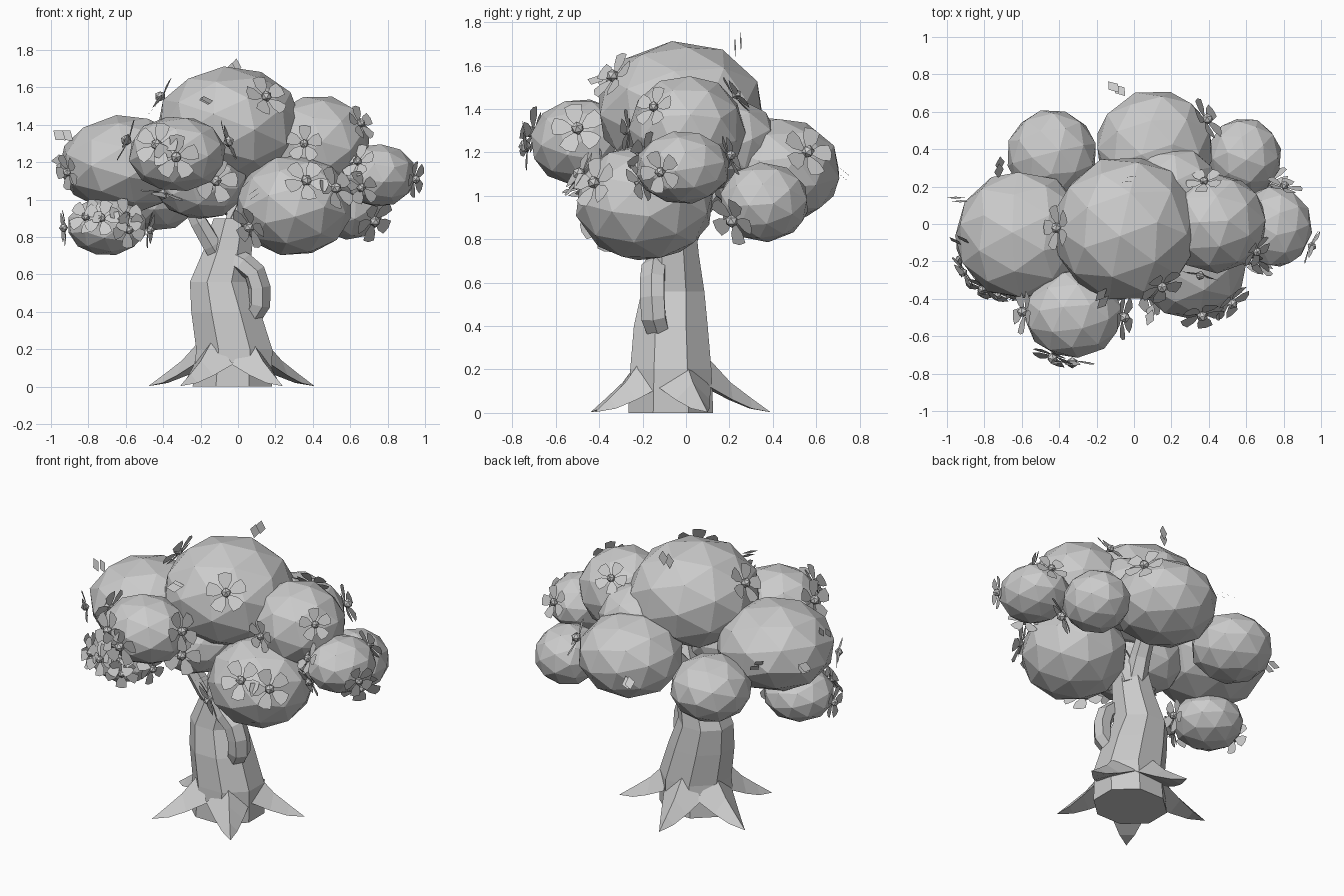
import bpy, bmesh, math, random
from mathutils import Vector, Euler, Matrix, Quaternion

random.seed(4)
if "Cube" in bpy.data.objects:
    bpy.data.objects.remove(bpy.data.objects["Cube"], do_unlink=True)

grey = bpy.data.materials.new("plain grey")
grey.use_nodes = True
shade = (0.6, 0.6, 0.6, 1)
grey.diffuse_color = shade
grey.node_tree.nodes["Principled BSDF"].inputs["Base Color"].default_value = shade


def finish(name, bm):
    """Turn a bmesh into a flat shaded object."""
    bmesh.ops.recalc_face_normals(bm, faces=bm.faces)
    mesh = bpy.data.meshes.new(name)
    bm.to_mesh(mesh)
    bm.free()
    mesh.materials.append(grey)
    obj = bpy.data.objects.new(name, mesh)
    bpy.context.collection.objects.link(obj)
    return obj


def tube(name, path, sides, level=False, squash=1.0):
    """Loft rings along (x, y, z, radius) points; level keeps rings flat."""
    bm = bmesh.new()
    pts = [Vector(p[:3]) for p in path]
    rings = []
    turn, axis = Quaternion(), Vector((0, 0, 1))
    for i, p in enumerate(pts):
        way = (pts[min(i + 1, len(pts) - 1)] - pts[max(i - 1, 0)]).normalized()
        if not level:
            turn = axis.rotation_difference(way) @ turn
            axis = way
        ring = []
        for k in range(sides):
            a = math.tau * (k + 0.5) / sides
            off = Vector((math.cos(a), math.sin(a) * squash, 0)) * path[i][3]
            ring.append(bm.verts.new(p + turn @ off))
        rings.append(ring)
    for low, high in zip(rings, rings[1:]):
        for k in range(sides):
            n = (k + 1) % sides
            bm.faces.new((low[k], low[n], high[n], high[k]))
    bm.faces.new(rings[0])
    bm.faces.new(rings[-1])
    return finish(name, bm)


# Trunk, loop and branches
tube("trunk", [(-.03, -.07, 0, .23), (-.02, -.07, .2, .22), (-.065, -.07, .4, .2),
               (-.1, -.06, .56, .17), (-.055, -.06, .73, .14), (-.02, -.06, .9, .12)],
     8, level=True, squash=.92)
tube("trunk_loop", [(-.04, -.12, .7, .05), (.03, -.15, .66, .055), (.09, -.155, .61, .055),
                    (.115, -.155, .53, .055), (.115, -.15, .44, .055),
                    (.08, -.13, .38, .05), (.0, -.11, .34, .05)], 6, squash=1.25)
tube("left_branch", [(-.08, -.1, .66, .05), (-.14, -.13, .76, .055),
                     (-.21, -.15, .88, .05), (-.27, -.14, 1.0, .04)], 6)
tube("right_branch", [(.0, -.04, .8, .09), (.05, -.06, .95, .07), (.1, -.1, 1.1, .05)], 6)
tube("back_branch", [(-.02, -.02, .8, .07), (0, .06, .95, .06), (.04, .2, 1.12, .05)], 6)

# Roots, each a ridge flaring from the trunk and thinning to a pointed tip
for i, (tx, ty) in enumerate([(-.48, .08), (-.31, -.44), (.24, -.42), (.41, .1), (-.08, .39)]):
    tip = Vector((tx, ty, 0.003))
    foot = Vector((-.03, -.07, 0))
    side = (tip - foot).cross(Vector((0, 0, 1))).normalized()
    bm = bmesh.new()
    rings = []
    for t, high, wide, lift in ((.36, .26, .13, .12), (.6, .14, .085, .06), (.8, .07, .045, .02)):
        p = foot.lerp(tip, t)
        p.z = lift
        rings.append([bm.verts.new(p + o) for o in
                      (side * wide, Vector((0, 0, high - lift)), side * -wide)])
    end = bm.verts.new(tip)
    for a, b in zip(rings, rings[1:]):
        for k in range(3):
            n = (k + 1) % 3
            bm.faces.new((a[k], a[n], b[n], b[k]))
    for k in range(3):
        bm.faces.new((rings[-1][k], rings[-1][(k + 1) % 3], end))
    bm.faces.new(rings[0])
    finish(f"root_{i + 1}", bm)

# Foliage clumps: centre and radii
clumps = {
    "top": ((-.045, -.025, 1.395), (.395, .395, .32)),
    "left": ((-.6, -.06, 1.19), (.36, .35, .265)),
    "front_left": ((-.325, -.48, 1.245), (.265, .24, .205)),
    "front_right": ((.3, -.19, .97), (.315, .325, .275)),
    "right": ((.75, -.015, 1.13), (.205, .22, .17)),
    "low_left": ((-.7, -.16, .86), (.215, .21, .16)),
    "back_right": ((.59, .36, .97), (.2, .21, .185)),
    "upper_right": ((.43, .005, 1.3), (.285, .27, .26)),
    "back": ((.11, .41, 1.115), (.32, .31, .25)),
    "back_left": ((-.44, .37, 1.03), (.245, .245, .2)),
    "inner_back": ((.2, .18, 1.24), (.25, .25, .22)),
    "inner_front": ((-.2, -.16, 1.09), (.25, .24, .2)),
}
for name, (centre, radii) in clumps.items():
    bm = bmesh.new()
    bmesh.ops.create_icosphere(bm, subdivisions=2, radius=1)
    spin = Euler([random.uniform(0, 6) for _ in range(3)]).to_matrix().to_4x4()
    bm.transform(Matrix.LocRotScale(centre, None, radii) @ spin)
    finish("foliage_" + name, bm)


def on_clump(name, point):
    """Surface frame on a clump: position and outward direction."""
    c, r = (Vector(v) for v in clumps[name])
    d = Vector(point) - c
    unit = Vector([d[i] / r[i] for i in range(3)]).normalized()
    normal = Vector([unit[i] / r[i] for i in range(3)]).normalized()
    return c + Vector([unit[i] * r[i] for i in range(3)]), normal


# Flowers: five broad petals round a faceted bud
petal = [(.12, -.04), (.55, -.3), (.92, -.33), (1, 0), (.92, .33), (.55, .3), (.12, .04)]
flowers = {
    "top": [(.14, -.32, 1.54), (-.42, -.02, 1.55)],
    "front_left": [(-.33, -.72, 1.23), (-.43, -.7, 1.29), (-.04, -.5, 1.31),
                   (-.58, -.47, 1.31), (-.41, -.45, 1.02)],
    "inner_front": [(-.12, -.4, 1.1)],
    "front_right": [(.36, -.47, 1.09), (.5, -.4, 1.05), (.07, -.38, .86)],
    "upper_right": [(.36, -.25, 1.3), (.66, -.15, 1.41), (.37, .25, 1.48)],
    "right": [(.65, -.24, 1.06), (.95, -.12, 1.11), (.63, -.22, 1.21), (.8, .19, 1.18)],
    "back_right": [(.74, .2, .88)],
    "back": [(.39, .56, 1.2)],
    "low_left": [(-.94, -.19, .85), (-.82, -.36, .91), (-.73, -.38, .9),
                 (-.6, -.35, .91), (-.58, -.36, .84), (-.47, -.2, .84)],
    "left": [(-.9, -.25, 1.15)],
}
for name, points in flowers.items():
    for i, point in enumerate(points):
        spot, normal = on_clump(name, point)
        bm = bmesh.new()
        for k in range(5):
            turn = Matrix.Rotation(math.tau * k / 5, 3, 'Z')
            bm.faces.new([bm.verts.new(turn @ Vector((x, y, .15 * x))) for x, y in petal])
        bmesh.ops.create_icosphere(bm, subdivisions=1, radius=.25,
                                   matrix=Matrix.Translation((0, 0, .12)))
        size = .1 if name in ("low_left", "upper_right", "right", "left") else .122
        turn = normal.to_track_quat('Z', 'Y') @ Euler((0, 0, random.uniform(0, 6))).to_quaternion()
        bm.transform(Matrix.LocRotScale(spot + normal * .008, turn, (size,) * 3))
        finish(f"flower_{name}_{i + 1}", bm)

# Leaves: pairs of small diamonds on or just above the clumps
leaves = {
    "top": [(-.03, .24, 1.66), (-.14, -.35, 1.52)],
    "front_right": [(.1, -.45, 1.04)],
    "back": [(-.07, .7, 1.12)],
    "left": [(-.9, .13, 1.2), (-.88, -.1, 1.31), (-.72, .27, 1.2)],
}
for name, points in leaves.items():
    centre = Vector(clumps[name][0])
    for i, point in enumerate(points):
        spot, normal = on_clump(name, point)
        spot = max(spot, Vector(point), key=lambda p: (p - centre).length)
        bm = bmesh.new()
        for shift in (-.012, .012):
            bm.faces.new([bm.verts.new((x + shift, shift, z + shift)) for x, z in
                          ((0, -.01), (.032, .04), (0, .085), (-.032, .04))])
        turn = normal.to_track_quat('Z', 'Y') @ Euler((.6, 0, random.uniform(0, 6))).to_quaternion()
        bm.transform(Matrix.LocRotScale(spot, turn, None))
        finish(f"leaf_{name}_{i + 1}", bm)
